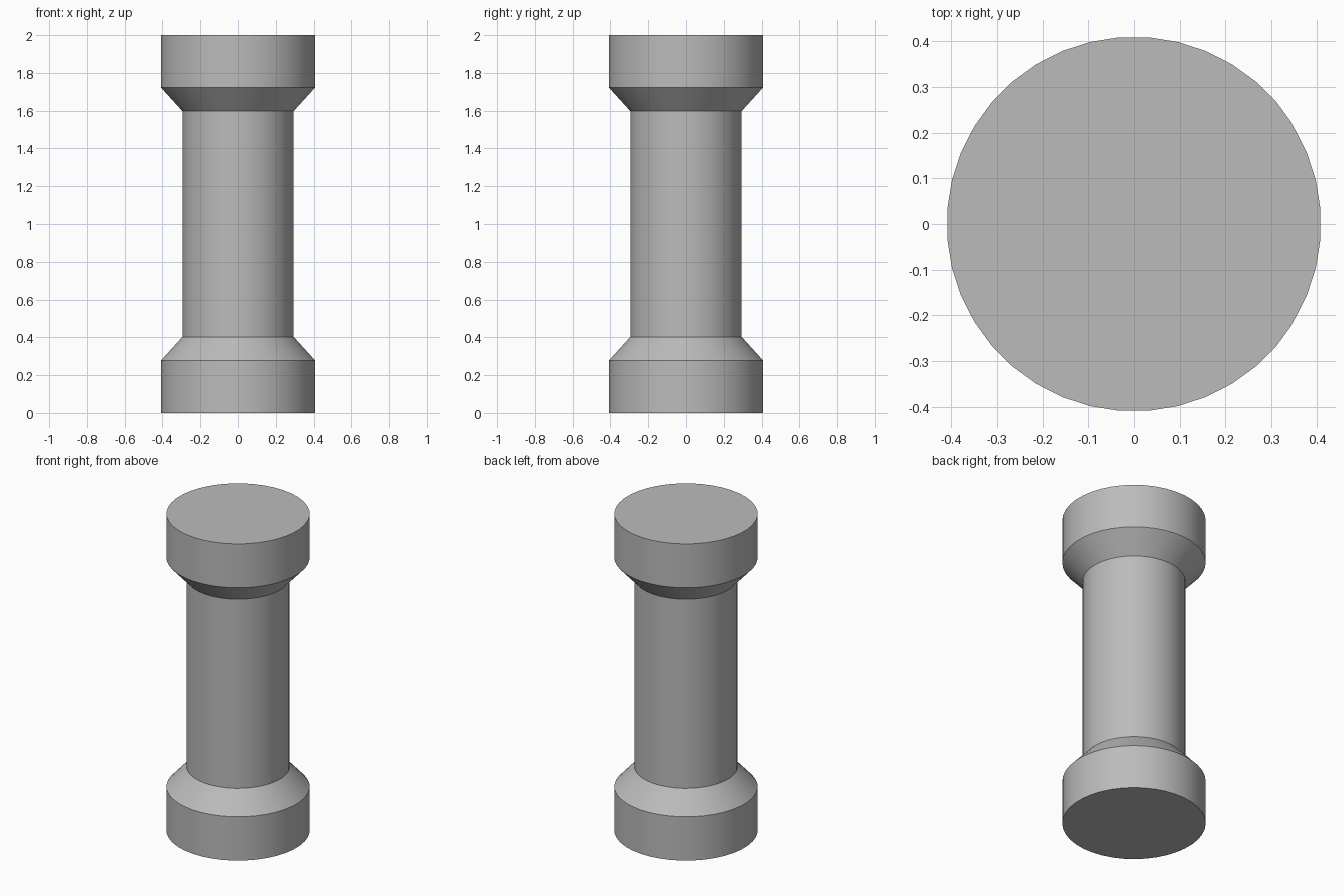
import bpy
import bmesh
import math

cube = bpy.data.objects.get("Cube")
if cube:
    bpy.data.objects.remove(cube, do_unlink=True)

SIDES = 40
HEIGHT = 2.0
END_RADIUS = 0.41
SHAFT_RADIUS = 0.295
DRUM_TOP = 0.277
FLARE_TOP = 0.403

# Plain grey stone
grey = bpy.data.materials.new("grey")
grey.use_nodes = True
grey.diffuse_color = (0.5, 0.5, 0.5, 1)
grey.node_tree.nodes["Principled BSDF"].inputs["Base Color"].default_value = grey.diffuse_color


def lathe(name, profile):
    """Closed solid of revolution from (radius, z) pairs, bottom to top."""
    bm = bmesh.new()
    rings = []
    for radius, z in profile:
        angles = [math.tau * (i + 0.5) / SIDES for i in range(SIDES)]
        rings.append([bm.verts.new((radius * math.cos(a), radius * math.sin(a), z)) for a in angles])
    for low, high in zip(rings, rings[1:]):
        for i in range(SIDES):
            j = (i + 1) % SIDES
            bm.faces.new((low[i], low[j], high[j], high[i]))
    bm.faces.new(rings[0][::-1])
    bm.faces.new(rings[-1])
    mesh = bpy.data.meshes.new(name)
    bm.to_mesh(mesh)
    bm.free()
    mesh.materials.append(grey)
    obj = bpy.data.objects.new(name, mesh)
    bpy.context.collection.objects.link(obj)
    return obj


# Lower drum and flare, mirrored in height for the upper end; the shaft joins them
lower = [(END_RADIUS, 0), (END_RADIUS, DRUM_TOP), (SHAFT_RADIUS, FLARE_TOP)]
upper = [(r, HEIGHT - z) for r, z in reversed(lower)]
column = lathe("column", lower + upper)

# Smooth round walls, crisp rims
bpy.ops.object.select_all(action="DESELECT")
column.select_set(True)
bpy.context.view_layer.objects.active = column
bpy.ops.object.shade_smooth_by_angle(angle=math.radians(30))
